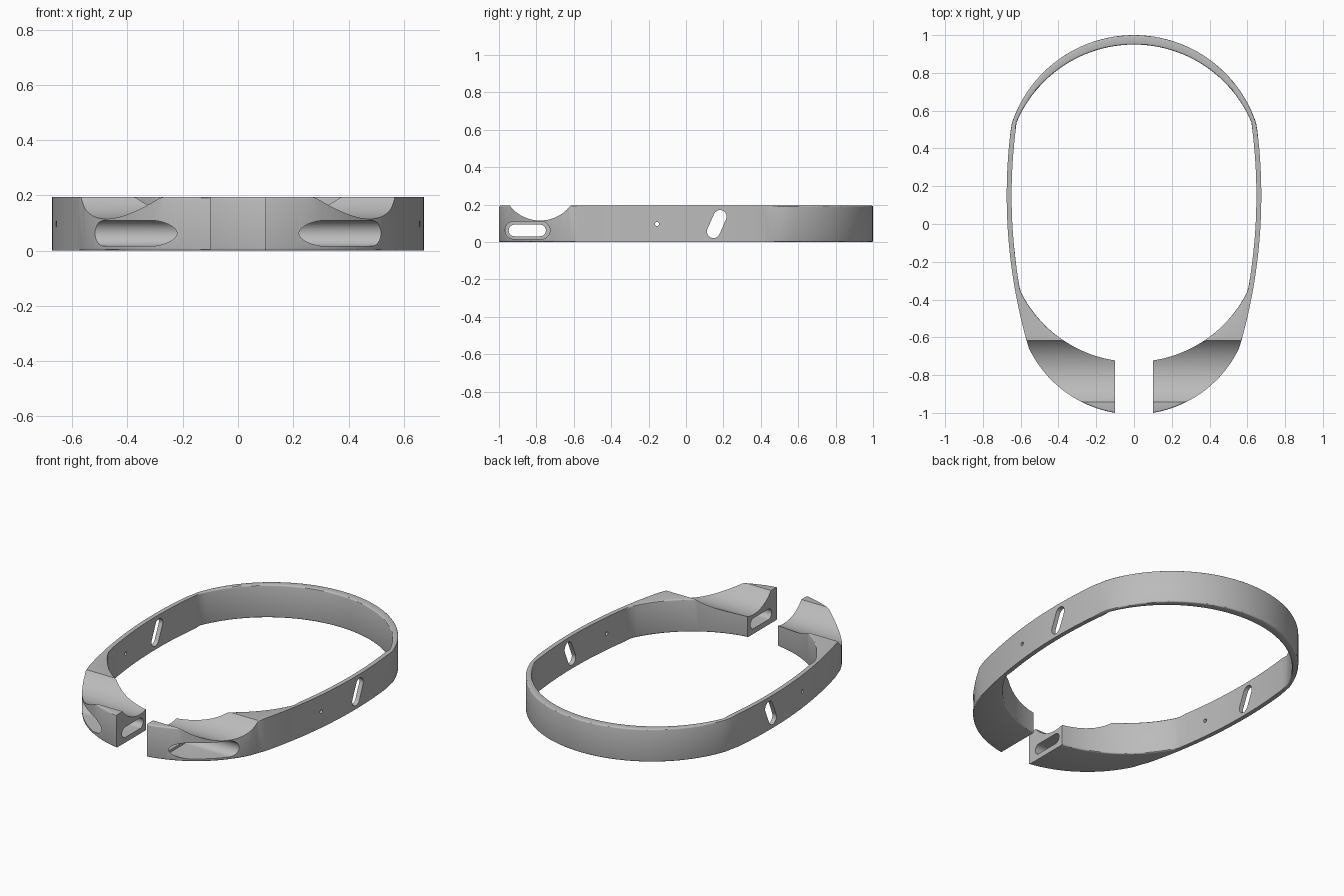
import bpy, bmesh, math
from mathutils import Matrix, Vector

if "Cube" in bpy.data.objects:
    bpy.data.objects.remove(bpy.data.objects["Cube"])

HEIGHT = 0.195
grey = bpy.data.materials.new("plain grey")
grey.use_nodes = True
grey.diffuse_color = (0.5, 0.5, 0.5, 1)
grey.node_tree.nodes["Principled BSDF"].inputs["Base Color"].default_value = (0.5, 0.5, 0.5, 1)


def make_object(name, bm):
    bmesh.ops.recalc_face_normals(bm, faces=bm.faces[:])
    mesh = bpy.data.meshes.new(name)
    bm.to_mesh(mesh)
    bm.free()
    mesh.materials.append(grey)
    obj = bpy.data.objects.new(name, mesh)
    bpy.context.scene.collection.objects.link(obj)
    return obj


def end_arc(cy, r, x0, x1, sign, n):
    """Arc centred on the y axis, from half-width x0 to x1."""
    a0, a1 = math.asin(x0 / r), math.asin(x1 / r)
    angles = [a0 + (a1 - a0) * k / n for k in range(n + 1)]
    return [(r * math.sin(a), cy + sign * r * math.cos(a)) for a in angles]


def side_arc(x_max, r, y0, y1, n):
    """Shallow bow along the side."""
    ys = [y0 + (y1 - y0) * k / n for k in range(n + 1)]
    return [(x_max - r + math.sqrt(r * r - (y - 0.15) ** 2), y) for y in ys]


# Half outlines from the back centre round to the front opening
outer = (end_arc(0.318, 0.682, 0, 0.646, 1, 24)
         + side_arc(0.674, 2.85, 0.54, -0.34, 20)[1:]
         + side_arc(0.674, 2.85, -0.34, -0.62, 6)[1:]
         + end_arc(-0.391, 0.617, 0.568, 0.1, -1, 18)[1:])
inner = (end_arc(0.275, 0.675, 0, 0.622, 1, 24)
         + side_arc(0.648, 2.82, 0.537, -0.337, 20)[1:]
         + end_arc(-0.06, 0.67, 0.609, 0.1, -1, 24)[1:])


def both_sides(half):
    return [(-x, y) for x, y in half[:0:-1]] + half


# Open band with softly rounded rims
bm = bmesh.new()
rings = []
for path, z in ((outer, 0), (outer, HEIGHT), (inner, HEIGHT), (inner, 0)):
    rings.append([bm.verts.new((x, y, z)) for x, y in both_sides(path)])
steps = range(len(rings[0]) - 1)
for a, b in zip(rings, rings[1:] + rings[:1]):
    for k in steps:
        bm.faces.new((a[k], a[k + 1], b[k + 1], b[k]))
bm.faces.new([r[0] for r in rings])
bm.faces.new([r[-1] for r in reversed(rings)])
rims = [bm.edges.get((r[k], r[k + 1])) for r in rings for k in steps]
bmesh.ops.bevel(bm, geom=rims, offset=0.008, segments=3, profile=0.5, affect='EDGES')
band = make_object("head_band", bm)


def pill_cutter(name, p0, p1, r, x0, x1, n=16):
    """Prism along x whose (y, z) section is a pill from p0 to p1."""
    p0, p1 = Vector(p0), Vector(p1)
    d = p1 - p0
    base = math.atan2(d.y, d.x)
    pts = []
    for centre, start in ((p1, base - math.pi / 2), (p0, base + math.pi / 2)):
        for k in range(n + 1):
            a = start + math.pi * k / n
            pts.append((centre.x + r * math.cos(a), centre.y + r * math.sin(a)))
    bm = bmesh.new()
    near, far = [[bm.verts.new((x, y, z)) for y, z in pts] for x in (x0, x1)]
    bm.faces.new(near)
    bm.faces.new(far[::-1])
    for k in range(len(pts)):
        bm.faces.new((near[k], near[k - 1], far[k - 1], far[k]))
    return make_object(name, bm)


def round_cutter(name, y, z, r, n):
    """Cylinder along x, right across the band."""
    bm = bmesh.new()
    bmesh.ops.create_cone(bm, cap_ends=True, segments=n, radius1=r, radius2=r, depth=3,
                          matrix=Matrix.Translation((0, y, z)) @ Matrix.Rotation(math.pi / 2, 4, 'Y'))
    return make_object(name, bm)


def carve(target, cutter):
    """Cut with the first solver that leaves the band whole."""
    mod = target.modifiers.new("cut", 'BOOLEAN')
    mod.operation = 'DIFFERENCE'
    mod.object = cutter
    result = None
    for solver in ('EXACT', 'MANIFOLD', 'FLOAT'):
        mod.solver = solver
        bpy.context.view_layer.update()
        graph = bpy.context.evaluated_depsgraph_get()
        mesh = bpy.data.meshes.new_from_object(target.evaluated_get(graph))
        if len(mesh.vertices) > 0.7 * len(target.data.vertices):
            result = mesh
            break
    target.modifiers.remove(mod)
    if result:
        target.data = result
    bpy.data.objects.remove(cutter)


# Hollow across the pads, strap slots, slanted slots and pin holes
cutters = [
    round_cutter("hollow_cutter", -0.78, 0.32, 0.205, 96),
    pill_cutter("strap_cutter", (-0.917, 0.062), (-0.78, 0.062), 0.031, -1.5, 1.5),
    pill_cutter("slant_cutter", (0.147, 0.056), (0.182, 0.136), 0.035, -1.5, 1.5),
    round_cutter("pin_cutter", -0.155, 0.096, 0.011, 20),
]
for side in (-1, 1):
    cutters.append(pill_cutter("strap_recess_cutter", (-0.92, 0.063), (-0.774, 0.063),
                               0.047, side * 0.19, side * 1.5))
for cutter in cutters:
    carve(band, cutter)

for obj in bpy.context.selected_objects:
    obj.select_set(False)
bpy.context.view_layer.objects.active = band
band.select_set(True)
bpy.ops.object.shade_smooth_by_angle(angle=math.radians(30))
